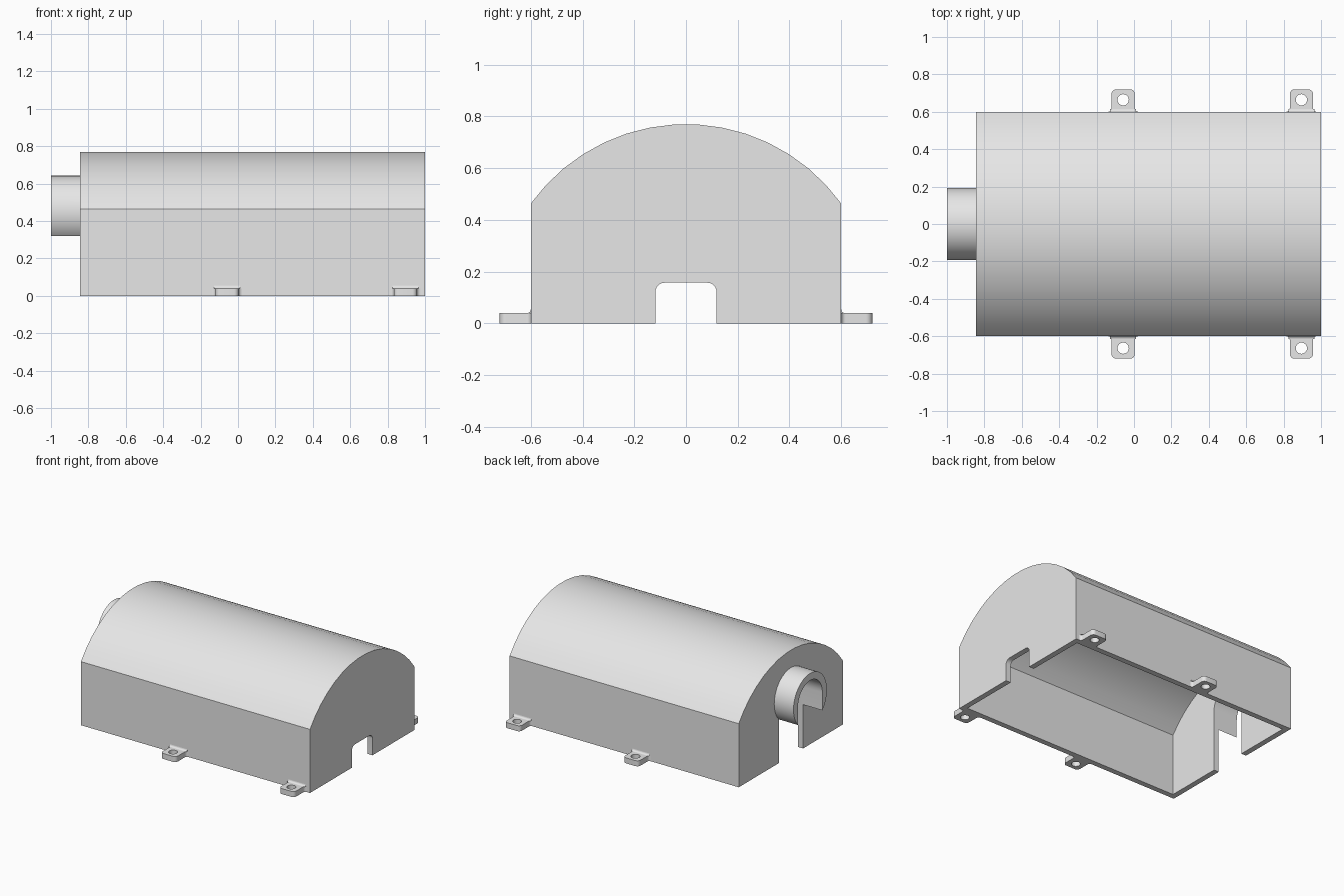
import bpy, bmesh
from math import sin, cos, pi, asin, radians
from mathutils import Vector

if "Cube" in bpy.data.objects:
    bpy.data.objects.remove(bpy.data.objects["Cube"], do_unlink=True)

grey = bpy.data.materials.new("light grey")
grey.use_nodes = True
COLOUR = (0.8, 0.8, 0.8, 1)
grey.diffuse_color = COLOUR
grey.node_tree.nodes["Principled BSDF"].inputs["Base Color"].default_value = COLOUR

HALF, EAVE, TOP = 0.6, 0.463, 0.77      # half width, eave and ridge heights
BACK, FRONT, WALL = -0.845, 1.0, 0.04   # ends along x, wall thickness
RISE = TOP - EAVE
RADIUS = (HALF ** 2 + RISE ** 2) / (2 * RISE)
ROOF_Z = TOP - RADIUS
PIPE_Z, PIPE_R, BORE = 0.45, 0.192, 0.14


def arc(cx, cy, r, a0, a1, n):
    return [(cx + r * cos(a0 + (a1 - a0) * i / n),
             cy + r * sin(a0 + (a1 - a0) * i / n)) for i in range(n + 1)]


def prism(name, outline, axis, lo, hi):
    """Extrude a 2D outline along x (outline is y,z) or z (outline is x,y)."""
    bm = bmesh.new()
    place = (lambda p: (lo, *p)) if axis == "x" else (lambda p: (*p, lo))
    face = bm.faces.new([bm.verts.new(place(p)) for p in outline])
    new = bmesh.ops.extrude_face_region(bm, geom=[face])["geom"]
    shift = Vector((hi - lo, 0, 0) if axis == "x" else (0, 0, hi - lo))
    bmesh.ops.translate(bm, vec=shift, verts=[g for g in new if isinstance(g, bmesh.types.BMVert)])
    bmesh.ops.recalc_face_normals(bm, faces=bm.faces)
    mesh = bpy.data.meshes.new(name)
    bm.to_mesh(mesh)
    bm.free()
    mesh.materials.append(grey)
    ob = bpy.data.objects.new(name, mesh)
    bpy.context.collection.objects.link(ob)
    return ob


def combine(ob, other, operation):
    """Apply a boolean and discard the helper."""
    mod = ob.modifiers.new("boolean", "BOOLEAN")
    mod.operation, mod.object, mod.solver = operation, other, "EXACT"
    bpy.context.view_layer.objects.active = ob
    bpy.ops.object.modifier_apply(modifier=mod.name)
    bpy.data.objects.remove(other, do_unlink=True)


def smooth(ob):
    ob.data.shade_smooth()
    ob.data.set_sharp_from_angle(angle=radians(30))


def vault(half, radius, floor):
    a = asin(half / radius)
    return [(-half, floor), (half, floor)] + arc(0, ROOF_Z, radius, pi / 2 - a, pi / 2 + a, 15)


# Vaulted cover with the pipe collar on its left end wall
cover = prism("cover_shell", vault(HALF, RADIUS, 0), "x", BACK, FRONT)
collar = prism("collar", arc(0, PIPE_Z, PIPE_R, 0, 2 * pi, 48)[:-1], "x", -1, BACK + 0.02)
combine(cover, collar, "UNION")

# Hollow inside, open at the bottom
cavity = prism("cavity", vault(HALF - WALL, RADIUS - WALL, -0.1), "x", BACK + WALL, FRONT - WALL)
combine(cover, cavity, "DIFFERENCE")

# Keyhole slot through collar and end wall
slot = prism("slot", [(-BORE, -0.1), (BORE, -0.1)] + arc(0, PIPE_Z, BORE, 0, pi, 24),
             "x", -1.1, BACK + 0.1)
combine(cover, slot, "DIFFERENCE")

# Rounded notch in the opposite end wall
NW, NH, NR = 0.118, 0.157, 0.035
notch = prism("notch", [(-NW, -0.1), (NW, -0.1)]
              + arc(NW - NR, NH - NR, NR, 0, pi / 2, 6)
              + arc(NR - NW, NH - NR, NR, pi / 2, pi, 6), "x", FRONT - 0.1, FRONT + 0.1)
combine(cover, notch, "DIFFERENCE")
smooth(cover)

# Mounting tabs: rounded outer corners, flared root, screw hole, fillet on top
W, REACH, CORNER, FLARE, THICK = 0.062, 0.12, 0.025, 0.018, 0.04
for side, label in ((-1, "front"), (1, "back")):
    for x, place in ((-0.058, "middle"), (0.895, "end")):
        half = (arc(W + FLARE, FLARE, FLARE, 1.5 * pi, pi, 5)
                + arc(W - CORNER, REACH - CORNER, CORNER, 0, pi / 2, 6))
        outline = half + [(-u, v) for u, v in reversed(half)]
        tab = prism(f"{label}_{place}_tab",
                    [(x + u, side * (HALF + v)) for u, v in outline], "z", 0, THICK)
        hole = prism("hole", arc(x, side * (HALF + 0.064), 0.03, 0, 2 * pi, 24)[:-1],
                     "z", -0.1, 0.1)
        combine(tab, hole, "DIFFERENCE")
        smooth(tab)
        r = 0.014
        curve = arc(HALF + r, THICK + r, r, pi, 1.5 * pi, 5)
        fillet = prism(f"{label}_{place}_fillet",
                       [(side * u, v) for u, v in [(HALF, THICK)] + curve],
                       "x", x - W - 0.008, x + W + 0.008)
        smooth(fillet)
